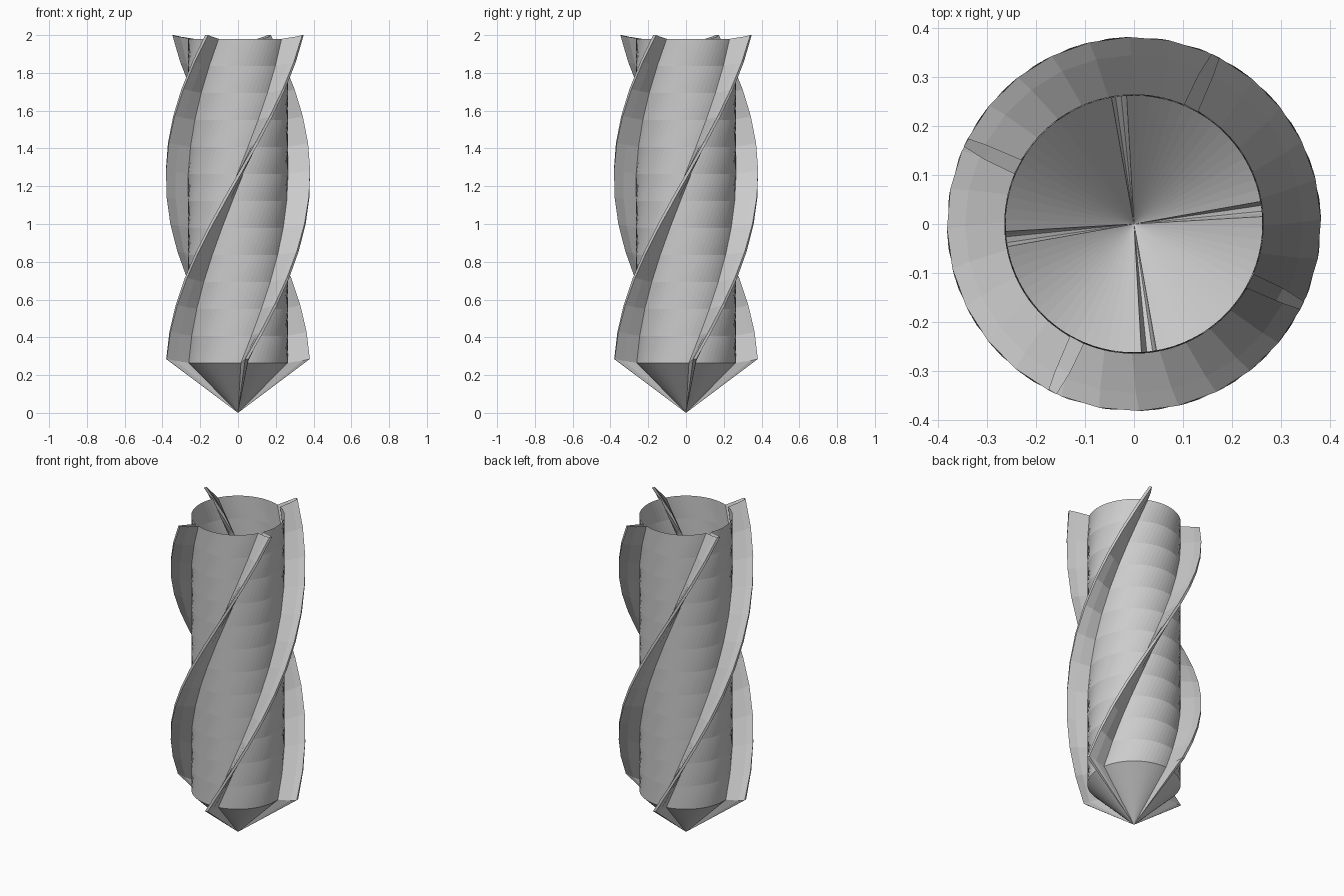
import bpy, bmesh
from math import cos, sin, radians

if "Cube" in bpy.data.objects:
    bpy.data.objects.remove(bpy.data.objects["Cube"])

CORE_SEGS, STEPS, TWIST = 16, 12, 147.2
Z0, Z1 = 0.265, 1.98   # core bottom and top

# One quarter of the cross-section at the top: (radius, degrees, lift)
quarter = [(0.265, 60.5, 0.0), (0.345, 62.0, 0.012), (0.382, 62.9, 0.02),
           (0.382, 65.5, 0.02), (0.332, 66.7, 0.01)]
quarter += [(0.265, 67.3 + (150.5 - 67.3) * i / CORE_SEGS, 0.0)
            for i in range(CORE_SEGS)]
section = [(r, a + 90 * k, dz) for k in range(4) for r, a, dz in quarter]

bm = bmesh.new()

# Twisted, open-topped fluted body
rings = []
for s in range(STEPS + 1):
    t = s / STEPS
    turn = TWIST * (t - 1)
    rings.append([bm.verts.new((r * cos(radians(a + turn)),
                                r * sin(radians(a + turn)),
                                Z0 + (Z1 - Z0) * t + dz))
                  for r, a, dz in section])
n = len(section)
for lo, hi in zip(rings, rings[1:]):
    for i in range(n):
        j = (i + 1) % n
        bm.faces.new((lo[i], lo[j], hi[j], hi[i]))

# Pointed cutting tip
apex = bm.verts.new((0, 0, 0))
for i in range(n):
    bm.faces.new((apex, rings[0][(i + 1) % n], rings[0][i]))

bmesh.ops.recalc_face_normals(bm, faces=bm.faces)
mesh = bpy.data.meshes.new("drill_bit")
bm.to_mesh(mesh)
bm.free()
bpy.context.collection.objects.link(bpy.data.objects.new("drill_bit", mesh))
